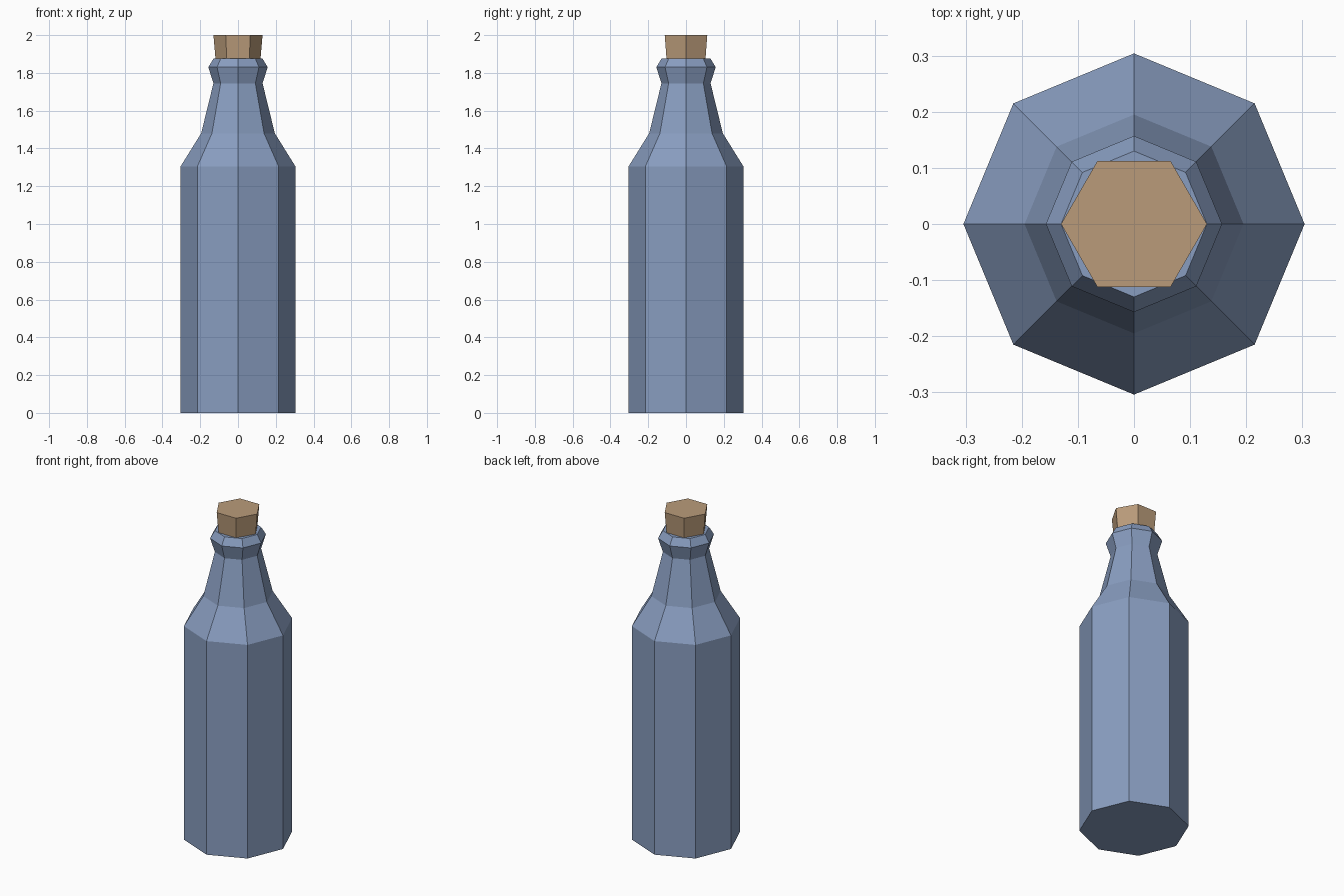
import bpy, bmesh, math

cube = bpy.data.objects.get("Cube")
if cube:
    bpy.data.objects.remove(cube, do_unlink=True)


def flat_material(name, rgb):
    mat = bpy.data.materials.new(name)
    mat.use_nodes = True
    color = (*rgb, 1.0)
    mat.diffuse_color = color
    bsdf = next(n for n in mat.node_tree.nodes if n.type == "BSDF_PRINCIPLED")
    bsdf.inputs["Base Color"].default_value = color
    return mat


def lathe(name, profile, sides, mat):
    """Closed, flat-shaded solid from (radius, height) rings."""
    bm = bmesh.new()
    rings = []
    for r, z in profile:
        angles = [math.tau * i / sides for i in range(sides)]
        rings.append([bm.verts.new((r * math.cos(a), r * math.sin(a), z)) for a in angles])
    for low, high in zip(rings, rings[1:]):
        for i in range(sides):
            j = (i + 1) % sides
            bm.faces.new((low[i], low[j], high[j], high[i]))
    bm.faces.new(rings[0][::-1])
    bm.faces.new(rings[-1])
    mesh = bpy.data.meshes.new(name)
    bm.to_mesh(mesh)
    bm.free()
    mesh.materials.append(mat)
    obj = bpy.data.objects.new(name, mesh)
    bpy.context.collection.objects.link(obj)
    return obj


glass = flat_material("blue glass", (0.25, 0.34, 0.53))
cork = flat_material("cork", (0.49, 0.33, 0.195))

# Octagonal body, shoulder, neck and flared lip
lathe("bottle", [(0.304, 0), (0.304, 1.305), (0.195, 1.48),
                 (0.13, 1.745), (0.157, 1.83), (0.13, 1.875)], 8, glass)

# Tapered hexagonal stopper, set slightly into the lip
lathe("stopper", [(0.117, 1.85), (0.13, 2.0)], 6, cork)
